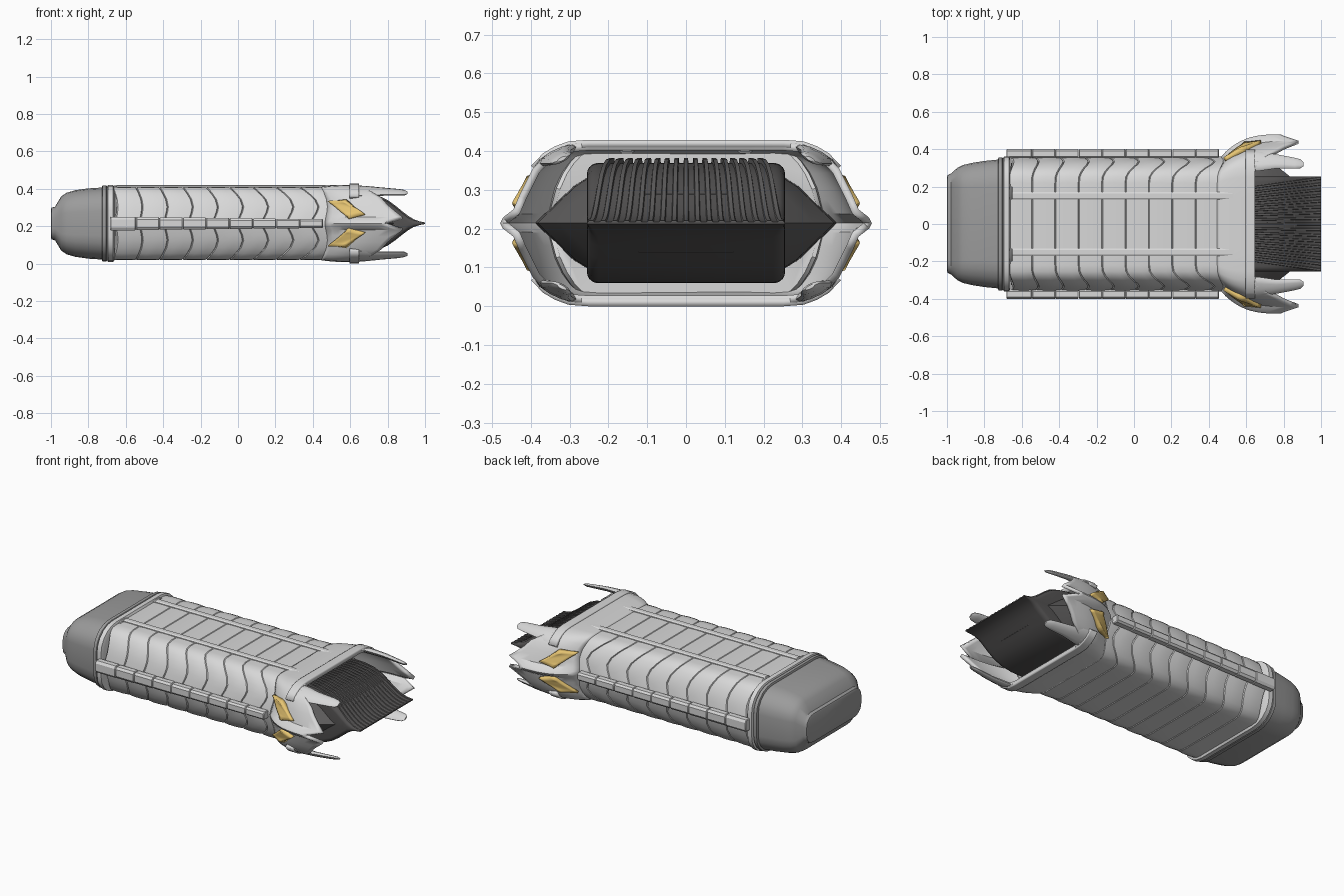
import bpy, bmesh, math
from mathutils import Vector
from mathutils.bvhtree import BVHTree

if "Cube" in bpy.data.objects:
    bpy.data.objects.remove(bpy.data.objects["Cube"])

Z0 = 0.2145  # mid height


def material(name, r, g, b):
    m = bpy.data.materials.new(name)
    m.diffuse_color = (r, g, b, 1)
    m.use_nodes = True
    m.node_tree.nodes["Principled BSDF"].inputs["Base Color"].default_value = m.diffuse_color
    return m


LIGHT = material("light_grey", 0.69, 0.69, 0.69)
MID = material("mid_grey", 0.33, 0.33, 0.33)
DARK = material("dark_grey", 0.11, 0.107, 0.107)
BLACK = material("charcoal", 0.085, 0.082, 0.082)
GOLD = material("gold", 0.80, 0.56, 0.17)


def loft(name, rings, mat, closed=True, caps=True, thick=0, angle=32, offset=-1):
    """Skin a list of equal-length rings."""
    bm = bmesh.new()
    rows = [[bm.verts.new(p) for p in r] for r in rings]
    n = len(rows[0])
    for a, b in zip(rows, rows[1:]):
        for i in range(n if closed else n - 1):
            j = (i + 1) % n
            bm.faces.new((a[i], a[j], b[j], b[i]))
    if closed and caps:
        bm.faces.new(rows[0])
        bm.faces.new(rows[-1])
    bmesh.ops.recalc_face_normals(bm, faces=bm.faces)
    me = bpy.data.meshes.new(name)
    bm.to_mesh(me)
    bm.free()
    ob = bpy.data.objects.new(name, me)
    bpy.context.collection.objects.link(ob)
    me.materials.append(mat)
    if thick:
        s = ob.modifiers.new("thickness", 'SOLIDIFY')
        s.thickness, s.offset = thick, offset
    bpy.ops.object.select_all(action='DESELECT')
    ob.select_set(True)
    bpy.context.view_layer.objects.active = ob
    bpy.ops.object.shade_smooth_by_angle(angle=math.radians(angle))
    return ob


def ring(q):
    """Mirror an upper-right quadrant of (x, y, z offset) into a full ring."""
    right = q + [(x, y, -z) for x, y, z in q[-2::-1]]
    left = [(x, -y, z) for x, y, z in right[-2:0:-1]]
    return [(x, y, z + Z0) for x, y, z in right + left]


def slab(x, w, h, c):
    """Rounded-corner rectangle section quadrant with corner size c."""
    arc = [(x, w - c + c * math.sin(a), h - c * 0.9 + c * 0.9 * math.cos(a))
           for a in [math.pi / 2 * k / 5 for k in range(6)]]
    return ring([(x, 0, h)] + arc + [(x, w, 0)])


# Matching quadrant profiles for the body and the flared mouth
BODY = [(0, .196), (.14, .196), (.22, .196), (.255, .192), (.28, .18), (.30, .16),
        (.32, .13), (.338, .09), (.346, .06), (.353, .035), (.357, .015), (.36, 0)]
RIM = [(0, .207), (.14, .207), (.25, .207), (.30, .203), (.335, .19), (.365, .172),
       (.395, .14), (.415, .10), (.43, .07), (.445, .035), (.472, .014), (.479, 0)]
EDGE = [.645, .645, .645, .65, .665, .71, .765, .80, .835, .88, .80, .785]
SHIFT = [0, 0, 0, .06, .25, .5, .82, 1, .9, .75, .65, .6]


def lean(x):
    return 0.025 + 0.085 * (x + 0.67) / 1.125


# Ribbed body: nine overlapping chevron segments
STEP, START, END = 0.125, -0.67, 0.455
rings = []
for i in range(9):
    for t, s in ((0.0, .97), (.03, .99), (.3, 1.0), (.65, 1.0), (.97, .99)):
        x = START + STEP * (i + t)
        rings.append(ring([(x + lean(x) * k, y * s, z * s) for (y, z), k in zip(BODY, SHIFT)]))
rings.append(ring([(END + lean(END) * k, y * .96, z * .97) for (y, z), k in zip(BODY, SHIFT)]))
body = loft("ribbed_body", rings, LIGHT, angle=28)

# Flared mouth with pointed sides
rings = []
for i in range(13):
    t = i / 12
    e = 1 - (1 - t) ** 3
    rings.append(ring([((END - .01 + lean(END) * k * .3) * (1 - t) + ex * t,
                        b[0] + (r[0] - b[0]) * e, b[1] + (r[1] - b[1]) * e)
                       for b, r, ex, k in zip(BODY, RIM, EDGE, SHIFT)]))
flare = loft("flared_mouth", rings, LIGHT, caps=False, thick=.02)

# Raised collar bands above and below the mouth
for s, name in ((1, "upper_collar"), (-1, "lower_collar")):
    half = [(y * 1.01, z + .0075) for y, z in RIM[:7]]
    arc = [(-y, z) for y, z in half[:0:-1]] + half
    loft(name, [[(x, y, Z0 + s * z) for y, z in arc] for x in (.597, .603, .64, .647)],
         LIGHT, closed=False, thick=.02)

# Four corner prongs
for sy in (1, -1):
    for sz in (1, -1):
        rows = []
        for x, y, z, w, h in ((.62, .335, .172, .055, .018), (.68, .335, .173, .05, .018),
                              (.76, .335, .171, .038, .015), (.86, .325, .167, .029, .012),
                              (.89, .322, .165, .024, .010), (.905, .32, .165, .012, .005)):
            rows.append([(x, sy * (y + w * math.cos(a)),
                          Z0 + sz * (z - .45 * w * math.cos(a) + h * math.sin(a)))
                         for a in [k * math.pi / 5 for k in range(10)]])
        loft("corner_prong", rows, LIGHT, angle=50)

# Gold plates on the flare, nearly flat but never sunk below its surface
tree = BVHTree.FromPolygons([v.co for v in flare.data.vertices],
                            [p.vertices[:] for p in flare.data.polygons])


def plate_y(p):
    hit = tree.ray_cast(Vector((p.x, 1, p.z)), Vector((0, -1, 0)))[0]
    return max(p.y, hit.y + .004 if hit else 0)


A, B, C, D = [Vector(p) for p in ((.485, .342, .335), (.572, .398, .34),
                                  (.68, .43, .262), (.592, .415, .24))]
for sy in (1, -1):
    for sz in (1, -1):
        rows = []
        for i in range(7):
            pts = [A.lerp(B, i / 6).lerp(D.lerp(C, i / 6), j / 6) for j in range(7)]
            rows.append([(p.x, sy * plate_y(p), Z0 + sz * (p.z - Z0)) for p in pts])
        loft("gold_plate", rows, GOLD, closed=False, thick=.03, angle=40, offset=0)

# Rear cap with a flat end, and its collars
loft("rear_cap", [slab(x, w, h, c) for x, w, h, c in (
    (-1, .25, .078, .06), (-.996, .262, .085, .065), (-.978, .27, .09, .07),
    (-.945, .30, .145, .10), (-.915, .315, .165, .12), (-.87, .326, .178, .13),
    (-.80, .337, .188, .14), (-.70, .347, .194, .14))], MID, angle=35)
loft("rear_collar", [slab(x, w, h, .15) for x, w, h in (
    (-.728, .345, .195), (-.724, .356, .203), (-.705, .356, .203), (-.70, .350, .198))], MID)
loft("body_end_ring", [slab(x, w, h, .15) for x, w, h in (
    (-.70, .35, .197), (-.695, .362, .206), (-.668, .362, .206), (-.66, .345, .194))], LIGHT)


def bar(name, x0, x1, y, z, wy, wz, bevel, mat=LIGHT):
    """Bevelled box along x."""
    rows = []
    for x, k in ((x0, bevel), (x0 + bevel, 0), (x1 - bevel, 0), (x1, bevel)):
        a, b = wy - k, wz - k
        rows.append([(x, y + p * a, z + q * b) for p, q in (
            (1, .6), (.6, 1), (-.6, 1), (-1, .6), (-1, -.6), (-.6, -1), (.6, -1), (1, -.6))])
    return loft(name, rows, mat)


for s in (1, -1):
    # Long rails on the top and side ridge segments
    bar("top_rail", -.655, .61, s * .152, Z0 + .192, .02, .013, .005)
    bar("rail_foot", -.665, -.65, s * .165, Z0 + .19, .035, .014, .004)
    for i in range(9):
        x = START + STEP * i - (.012 if i == 0 else 0)
        bar("side_ridge", x, START + STEP * (i + 1) - .001, s * .376, Z0,
            .025, .036 - .0015 * i, .004)

# Dark throat behind the beak
loft("throat", [ring([(x, y * w, z * h) for y, z in ((0, .15), (.2, .15), (.29, .095), (.39, 0))])
                for x, w, h in ((.50, 1, 1), (.65, .98, 1), (.74, .84, .85), (.86, .6, .5))],
     DARK, angle=20)

# Flat beak tapering to a thin lip
PATH = [(.60, .155), (.68, .153), (.75, .14), (.80, .118), (.84, .09), (.88, .058),
        (.91, .036), (.94, .018), (.97, .008), (1.0, .003)]
loft("beak", [slab(x, .255, h, min(.03, h)) for x, h in PATH], BLACK)

# Fanned fins along the top of the beak
N = 17
for i in range(N):
    f = 2 * i / (N - 1) - 1
    rows = []
    for x, h in PATH:
        u = (x - .6) / .4
        y = f * (.19 + .055 * u)
        lift = .010 * (1 - u) + .003
        w = .0085
        z = Z0 + h
        rows.append([(x, y - w, z - .02 * (1 - u)), (x, y - w * .6, z + lift),
                     (x, y + w * .6, z + lift), (x, y + w, z - .02 * (1 - u))])
    loft("beak_fin", rows, DARK)
